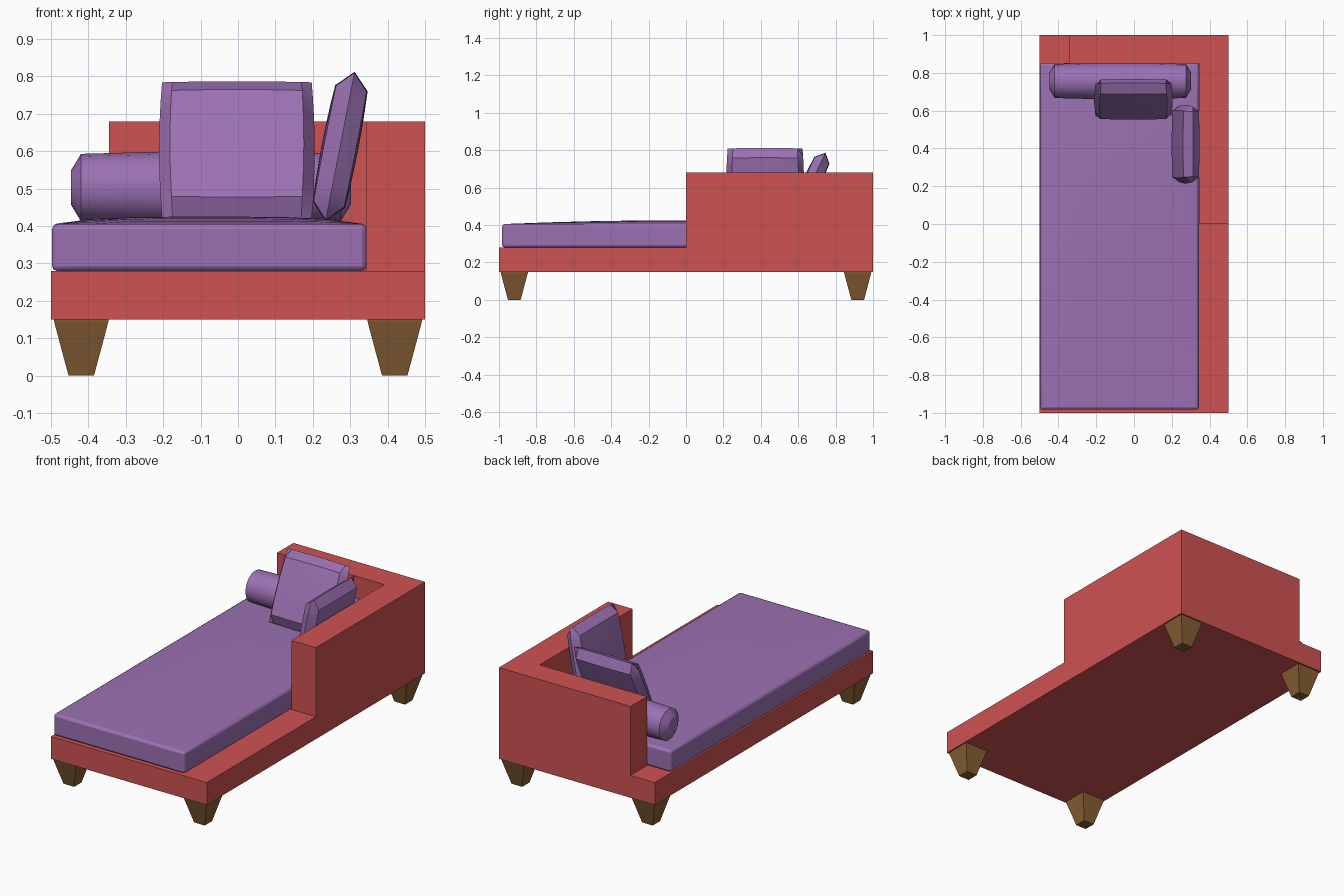
import bpy, bmesh
from math import radians
from mathutils import Matrix, Vector

old = bpy.data.objects.get("Cube")
if old:
    bpy.data.objects.remove(old, do_unlink=True)


def material(name, r, g, b):
    mat = bpy.data.materials.new(name)
    mat.use_nodes = True
    mat.diffuse_color = (r, g, b, 1)
    mat.node_tree.nodes["Principled BSDF"].inputs["Base Color"].default_value = (r, g, b, 1)
    return mat


red = material("red upholstery", 0.62, 0.085, 0.085)
purple = material("purple fabric", 0.33, 0.165, 0.45)
brown = material("brown wood", 0.24, 0.115, 0.035)


def finish(bm, name, mat, smooth=False):
    bmesh.ops.recalc_face_normals(bm, faces=bm.faces)
    mesh = bpy.data.meshes.new(name)
    bm.to_mesh(mesh)
    bm.free()
    mesh.materials.append(mat)
    obj = bpy.data.objects.new(name, mesh)
    bpy.context.collection.objects.link(obj)
    if smooth:
        bpy.ops.object.select_all(action="DESELECT")
        obj.select_set(True)
        bpy.context.view_layer.objects.active = obj
        bpy.ops.object.shade_smooth_by_angle(angle=radians(30))
    return obj


def box_mesh(lo, hi):
    lo, hi = Vector(lo), Vector(hi)
    bm = bmesh.new()
    bmesh.ops.create_cube(bm, size=1,
                          matrix=Matrix.Translation((lo + hi) / 2) @ Matrix.Diagonal((*(hi - lo), 1)))
    return bm


# Frame: platform, side arm and back
finish(box_mesh((-0.5, -1, 0.15), (0.5, 1, 0.28)), "base", red)
finish(box_mesh((0.343, 0, 0.28), (0.5, 1, 0.68)), "side_arm", red)
finish(box_mesh((-0.345, 0.85, 0.28), (0.343, 1, 0.68)), "back_rest", red)


# Tapered square legs with a thin lip at the top
def leg(name, x, y):
    bm = bmesh.new()
    rings = []
    for half, z in ((0.034, 0), (0.072, 0.142), (0.073, 0.15)):
        rings.append([bm.verts.new((x + sx * half, y + sy * half, z))
                      for sx, sy in ((-1, -1), (1, -1), (1, 1), (-1, 1))])
    for a, b in zip(rings, rings[1:]):
        for i in range(4):
            j = (i + 1) % 4
            bm.faces.new((a[i], a[j], b[j], b[i]))
    bm.faces.new(rings[0])
    bm.faces.new(rings[-1])
    finish(bm, name, brown)


for row, y in (("front", -0.918), ("back", 0.918)):
    for side, x in (("right", -0.419), ("left", 0.419)):
        leg(f"{row}_{side}_leg", x, y)

# Mattress with a gently crowned top and rounded edges
bm = box_mesh((-0.497, -0.983, 0.28), (0.343, 0.852, 0.405))
bmesh.ops.subdivide_edges(bm, edges=bm.edges[:], cuts=7, use_grid_fill=True)
for v in bm.verts:
    if v.co.z > 0.4:
        u, w = (v.co.x + 0.077) / 0.42, (v.co.y + 0.065) / 0.918
        v.co.z += 0.02 * (1 - u ** 4) * (1 - w ** 2)
mattress = finish(bm, "mattress", purple, True)
bevel = mattress.modifiers.new("rounded edges", "BEVEL")
bevel.width = 0.013
bevel.segments = 2
bevel.limit_method = "ANGLE"
bevel.angle_limit = radians(45)


# Bolster: a cylinder with tapered ends lying along x
bm = bmesh.new()
sides = 16
rings = []
for x, r in ((-0.447, 0.045), (-0.42, 0.09), (-0.2, 0.096), (0.05, 0.096), (0.275, 0.09), (0.302, 0.045)):
    ring = [bm.verts.new(Matrix.Rotation(radians(360 * i / sides), 3, "X") @ Vector((x, 0, r)))
            for i in range(sides)]
    rings.append(ring)
for a, b in zip(rings, rings[1:]):
    for i in range(sides):
        j = (i + 1) % sides
        bm.faces.new((a[i], a[j], b[j], b[i]))
bm.faces.new(rings[0])
bm.faces.new(rings[-1])
bmesh.ops.translate(bm, vec=(0, 0.757, 0.503), verts=bm.verts)
finish(bm, "bolster", purple, True)


# Square cushion: two puffed panels meeting at a pointed rim
def cushion(name, location, tilt, turn):
    bm = bmesh.new()
    inner = [i / 3 for i in range(-3, 4)]
    us = [-1] + [0.86 * t for t in inner] + [1]
    vs = [-1] + [0.78 * t for t in inner] + [1]
    for side in (-1, 1):
        grid = []
        for u in us:
            row = []
            for v in vs:
                rim = max(abs(u), abs(v)) == 1
                depth = 0 if rim else 0.041 + 0.008 * (1 - u * u) * (1 - v * v)
                x = 0.2 * u * (1 + 0.04 * (1 - v * v))
                z = 0.2 * v * (1 + 0.015 * (1 - u * u))
                row.append(bm.verts.new((x, side * depth, z)))
            grid.append(row)
        for a, b in zip(grid, grid[1:]):
            for j in range(len(vs) - 1):
                bm.faces.new((a[j], b[j], b[j + 1], a[j + 1]))
    bmesh.ops.remove_doubles(bm, verts=bm.verts, dist=0.0001)
    bm.transform(Matrix.Translation(location)
                 @ Matrix.Rotation(radians(turn), 4, "Z")
                 @ Matrix.Rotation(radians(-tilt), 4, "X"))
    finish(bm, name, purple, True)


cushion("back_cushion", (-0.003, 0.66, 0.603), 25, 0)
cushion("side_cushion", (0.273, 0.423, 0.613), 11, -90)
